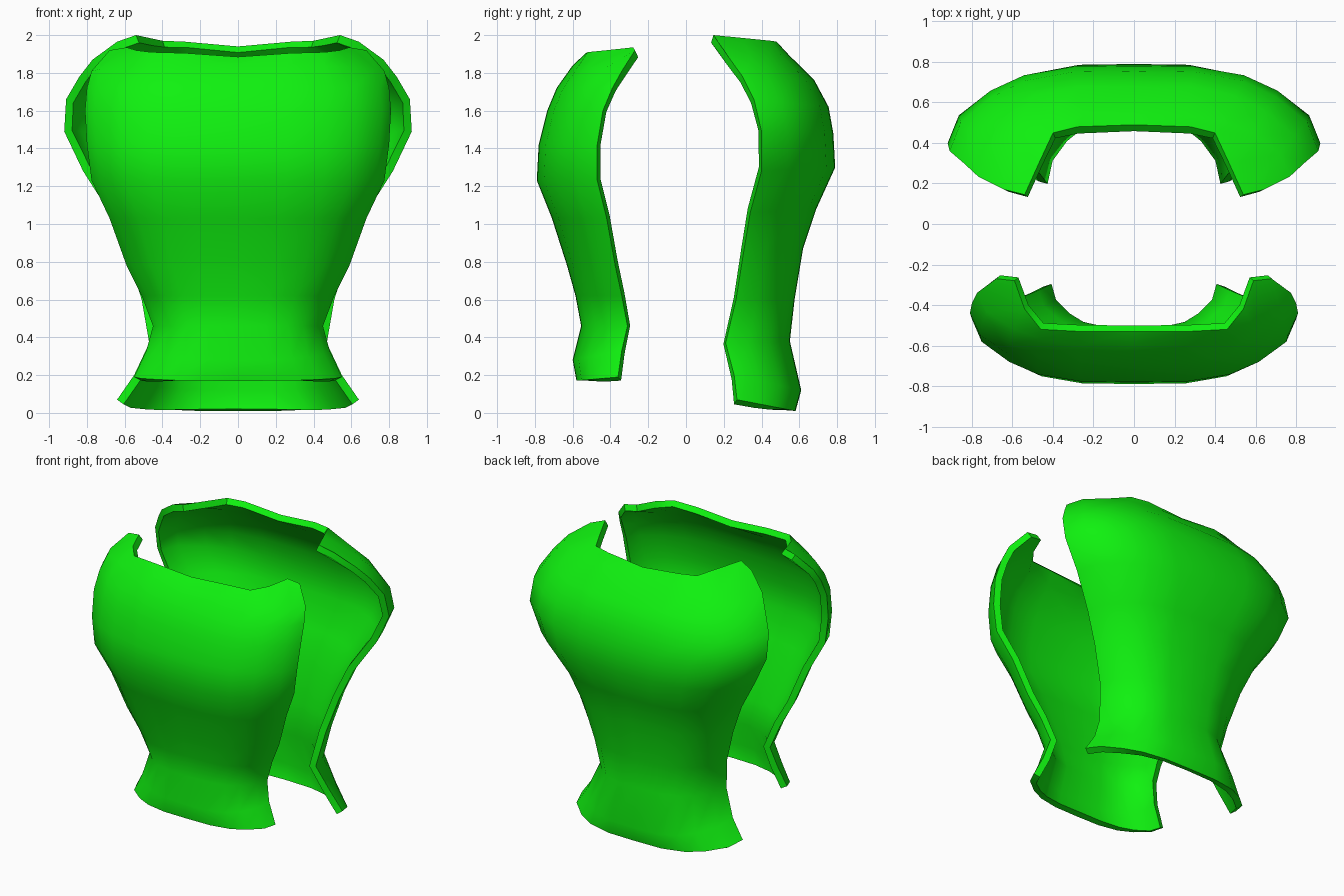
import bpy

mat = bpy.data.materials.new("green")
mat.diffuse_color = (0.005, 0.88, 0.005, 1)

# Half cross-section: share of half width, share of depth
U = [0, .33, .59, .77, .94, 1]
V = [1, .99, .88, .68, .36, 0]


def plate(name, rows, top, front):
    """Loft a curved armour plate from rows (z mid, y mid, z edge, x edge, y edge)."""
    halves = []
    for zc, yc, ze, xe, ye in rows:
        halves.append([(xe * u, ye + (yc - ye) * v, ze + (zc - ze) * v)
                       for u, v in zip(U, V)])
    halves.append(top)
    verts = []
    for h in halves:
        verts += [(-x, y, z) for x, y, z in reversed(h[1:])] + list(h)
    n = 2 * len(U) - 1
    faces = []
    for i in range(len(halves) - 1):
        for j in range(n - 1):
            a = i * n + j
            f = (a, a + 1, a + n + 1, a + n)
            faces.append(f if front else f[::-1])
    me = bpy.data.meshes.new(name)
    me.from_pydata(verts, [], faces)
    me.materials.append(mat)
    ob = bpy.data.objects.new(name, me)
    bpy.context.collection.objects.link(ob)
    bpy.ops.object.select_all(action='DESELECT')
    bpy.context.view_layer.objects.active = ob
    ob.select_set(True)
    # Plate thickness, inward
    mod = ob.modifiers.new("thickness", 'SOLIDIFY')
    mod.thickness = .045
    mod.offset = -1
    bpy.ops.object.modifier_apply(modifier=mod.name)
    bpy.ops.object.shade_smooth_by_angle(angle=.7)
    return ob


# Breastplate
plate("breastplate", [
    (.17, -.58, .19, .55, -.36),
    (.28, -.60, .33, .485, -.34),
    (.46, -.555, .46, .45, -.31),
    (.62, -.585, .62, .51, -.34),
    (.78, -.63, .78, .59, -.375),
    (1.03, -.71, 1.03, .68, -.42),
    (1.23, -.79, 1.23, .775, -.47),
    (1.42, -.78, 1.42, .80, -.47),
    (1.60, -.735, 1.60, .81, -.44),
    (1.72, -.685, 1.72, .80, -.39),
    (1.84, -.60, 1.81, .775, -.34)],
    [(0, -.53, 1.885), (.28, -.53, 1.905), (.46, -.52, 1.91),
     (.54, -.42, 1.92), (.59, -.28, 1.935), (.68, -.27, 1.92)], True)

# Backplate
plate("backplate", [
    (.01, .58, .07, .64, .27),
    (.12, .61, .20, .55, .255),
    (.38, .55, .37, .47, .21),
    (.60, .575, .60, .51, .265),
    (.87, .62, .85, .59, .305),
    (1.08, .69, 1.06, .68, .34),
    (1.30, .79, 1.28, .82, .40),
    (1.48, .78, 1.49, .92, .40),
    (1.62, .755, 1.66, .91, .36),
    (1.76, .68, 1.78, .84, .30),
    (1.90, .54, 1.87, .77, .235)],
    [(0, .49, 1.94), (.28, .48, 1.965), (.40, .45, 1.97),
     (.47, .30, 1.985), (.54, .145, 2.0), (.64, .17, 1.965)], False)
